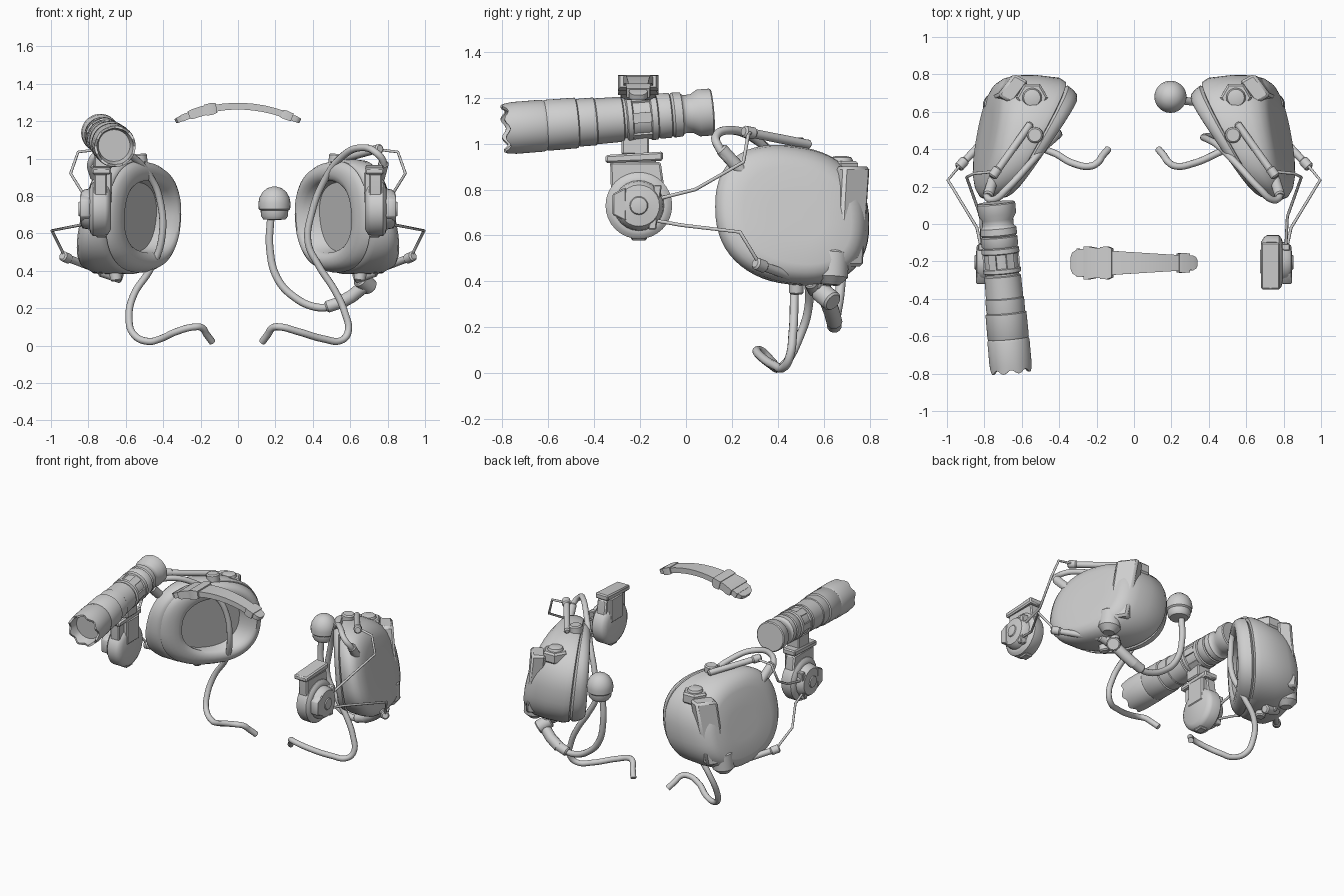
import bpy, bmesh, math
from mathutils import Vector, Matrix

if "Cube" in bpy.data.objects:
    bpy.data.objects.remove(bpy.data.objects["Cube"])

grey = bpy.data.materials.new("plain grey")
grey.diffuse_color = (0.62, 0.62, 0.62, 1)
grey.use_nodes = True
grey.node_tree.nodes["Principled BSDF"].inputs["Base Color"].default_value = grey.diffuse_color


def finish(name, data, mirror):
    ob = bpy.data.objects.new(name, data)
    bpy.context.collection.objects.link(ob)
    data.materials.append(grey)
    if mirror:
        ob.modifiers.new("mirror", 'MIRROR').use_mirror_merge = False
    return ob


def mesh_part(name, bm, mirror=True, angle=35):
    bmesh.ops.remove_doubles(bm, verts=bm.verts, dist=1e-5)
    bmesh.ops.recalc_face_normals(bm, faces=bm.faces)
    me = bpy.data.meshes.new(name)
    bm.to_mesh(me)
    bm.free()
    for p in me.polygons:
        p.use_smooth = True
    me.set_sharp_from_angle(angle=math.radians(angle))
    return finish(name, me, mirror)


def loft(bm, rings):
    """Skin a list of closed rings of points and cap the ends."""
    vs = [[bm.verts.new(p) for p in r] for r in rings]
    n = len(vs[0])
    for a, b in zip(vs, vs[1:]):
        for i in range(n):
            bm.faces.new((a[i], a[(i + 1) % n], b[(i + 1) % n], b[i]))
    bm.faces.new(vs[0])
    bm.faces.new(vs[-1])


def lathe(name, a, b, prof, seg=24, mirror=True, wave=None):
    """Turn (distance, radius) points about the line from a towards b."""
    a, b = Vector(a), Vector(b)
    q = (b - a).to_track_quat('Z', 'Y')
    bm = bmesh.new()
    rings = []
    for k, (d, r) in enumerate(prof):
        ring = []
        for i in range(seg):
            t = 2 * math.pi * i / seg
            dd = d + (wave(k, t) if wave else 0)
            ring.append(a + q @ Vector((r * math.cos(t), r * math.sin(t), dd)))
        rings.append(ring)
    loft(bm, rings)
    return mesh_part(name, bm, mirror)


def rod(name, a, b, r, bevel=0.008, **kw):
    n = (Vector(b) - Vector(a)).length
    return lathe(name, a, b, [(0, r - bevel), (bevel, r), (n - bevel, r), (n, r - bevel)], **kw)


def tube(name, pts, r, smooth=True, mirror=True):
    cu = bpy.data.curves.new(name, 'CURVE')
    cu.dimensions = '3D'
    cu.bevel_depth, cu.bevel_resolution, cu.use_fill_caps = r, 3, True
    cu.resolution_u = 8
    sp = cu.splines.new('BEZIER' if smooth else 'POLY')
    if smooth:
        sp.bezier_points.add(len(pts) - 1)
        for bp, p in zip(sp.bezier_points, pts):
            bp.co = p
            bp.handle_left_type = bp.handle_right_type = 'AUTO'
    else:
        sp.points.add(len(pts) - 1)
        for sp_p, p in zip(sp.points, pts):
            sp_p.co = (*p, 1)
    return finish(name, cu, mirror)


def block(name, rings, bevel=0.008, mirror=True):
    """Solid between two outlines, with softened edges."""
    bm = bmesh.new()
    loft(bm, rings)
    bmesh.ops.bevel(bm, geom=bm.edges[:], offset=bevel, segments=1, affect='EDGES')
    return mesh_part(name, bm, mirror)


def prism(name, prof, x0, x1, bevel=0.008, mirror=True):
    return block(name, [[(x, y, z) for y, z in prof] for x in (x0, x1)], bevel, mirror)


def rect(y0, y1, z0, z1):
    return [(y0, z0), (y1, z0), (y1, z1), (y0, z1)]


# Ear cups: wedge between a slanted cushion plane (t=0) and the outer face (t=1), top leaning inwards
def cup_ring(t, hy, hz, cy, cz=0.688, n=56, e=2 / 2.35):
    ring = []
    for i in range(n):
        a = 2 * math.pi * i / n
        c, s = math.cos(a), math.sin(a)
        dy = hy * math.copysign(abs(c) ** e, c)
        y = cy + dy
        z = cz + hz * math.copysign(abs(s) ** e, s) - 0.11 * dy
        x = (1 - t) * (0.76 - 0.68 * y) + t * (0.892 - 0.214 * y) - (.08 + .16 * t) * (z - cz)
        ring.append((x, y, z))
    return ring


# hollow, cushion roll, groove, shell, outer face
cup = [(.26, .02, .02, .445), (.26, .195, .183, .445), (.07, .2, .19, .445), (.015, .21, .205, .44),
       (-.012, .222, .228, .433), (-.005, .243, .255, .425), (.04, .268, .275, .427), (.12, .288, .29, .432),
       (.2, .3, .295, .44), (.235, .29, .283, .445), (.25, .31, .293, .45), (.34, .325, .302, .457),
       (.6, .335, .302, .462), (.78, .327, .296, .468), (.9, .305, .276, .476), (.97, .272, .246, .482),
       (1.0, .235, .21, .485), (1.005, .12, .1, .49), (1.005, .01, .01, .49)]
bm = bmesh.new()
loft(bm, [cup_ring(*row) for row in cup])
mesh_part("ear_cup", bm, angle=45)

# Battery housing set diagonally into the rear outer corner, knobs and studs
block("battery_housing", [[(.785, .665, .465), (.71, .775, .465), (.63, .73, .465), (.70, .62, .465)],
                          [(.73, .69, .9), (.64, .805, .9), (.56, .76, .9), (.65, .64, .9)]], .014)
rod("battery_cap", (.74, .63, .385), (.725, .64, .56), .072, .035)
rod("knob_plate", (.545, .675, .85), (.545, .675, .925), .085, .012, seg=6)
lathe("top_knob", (.545, .675, .90), (.545, .675, 1), [(0, .052), (.025, .052), (.04, .045), (.045, .025)])
rod("bottom_knob", (.66, .48, .42), (.65, .48, .345), .032)
rod("top_pivot", (.525, .475, .95), (.53, .475, 1.025), .043, seg=12)

# Wire arms from the rail mount to the cups, with sleeves
tube("upper_wire", [(.81, -.16, .75), (.82, .04, .80), (.895, .25, .92), (.855, .27, 1.035), (.75, .28, 1.048)],
     .008, smooth=False)
tube("lower_wire", [(.81, -.16, .67), (.84, -.02, .645), (.995, .235, .615), (.925, .32, .475)],
     .008, smooth=False)
rod("upper_sleeve", (.75, .26, 1.05), (.55, .54, .995), .02)
rod("upper_sleeve_end", (.76, .25, 1.053), (.725, .30, 1.043), .026)
rod("lower_sleeve", (.93, .31, .475), (.68, .58, .38), .02)
rod("lower_sleeve_end", (.94, .30, .48), (.90, .345, .462), .027)
rod("lower_pivot", (.74, .54, .40), (.62, .56, .36), .03)

# Cables looping over each cup and hanging down in front of the cushion
over = [(.765, .21, .90), (.778, .145, .98), (.74, .13, 1.03), (.67, .19, 1.058), (.55, .32, 1.005)]
tail = [(.32, .325, .075), (.22, .31, .10), (.185, .33, .095), (.16, .365, .06), (.13, .40, .02)]
tube("right_cable", over + [(.45, .42, .86), (.40, .45, .73), (.375, .465, .55), (.43, .47, .43), (.52, .47, .29),
                            (.57, .465, .18), (.588, .45, .07), (.55, .425, .027), (.46, .385, .035)] + tail,
     .019, mirror=False)
left = over + [(.46, .42, .90), (.415, .46, .80), (.40, .49, .57), (.46, .53, .41), (.55, .53, .27),
               (.575, .49, .15), (.55, .445, .06), (.47, .40, .022), (.41, .375, .035)] + tail
tube("left_cable", [(-x - .008, y, z) for x, y, z in left], .019, mirror=False)
rod("cable_sleeve", (.78, .15, .98), (.75, .25, .87), .028)

# Microphone boom, right side only
lathe("microphone_foam", (.195, .68, .672), (.195, .68, 1),
      [(0, .03), (.003, .06), (.02, .072), (.05, .074), (.058, .084), (.09, .086), (.12, .08), (.15, .063),
       (.17, .038), (.178, .01)], 28, False)
tube("microphone_boom", [(.175, .68, .69), (.17, .68, .52), (.21, .67, .36), (.30, .655, .26), (.42, .645, .205),
                         (.52, .64, .21)], .021, mirror=False)
rod("boom_joint", (.47, .645, .205), (.56, .645, .235), .032, mirror=False)
tube("boom_arm", [(.54, .645, .225), (.61, .635, .265), (.69, .61, .33)], .036, smooth=False, mirror=False)
rod("boom_pivot", (.71, .64, .31), (.65, .58, .36), .045, mirror=False)
tube("boom_bracket", [(.67, .60, .33), (.66, .6, .42)], .03, smooth=False, mirror=False)

# Rail mounts
prism("mount_plate", [(-.35, .915), (-.10, .925), (-.10, .965), (-.35, .95)], .68, .78)
prism("mount_body", [(-.33, .92), (-.11, .92), (-.085, .74), (-.12, .64), (-.28, .64), (-.325, .74)], .70, .77)
prism("mount_rail", rect(-.27, -.13, .76, .93), .675, .71)
prism("mount_tab", rect(-.24, -.17, .578, .62), .70, .76)
X = Vector((1, 0, 0))
c = Vector((0, -.205, .73))
lathe("mount_disc", c + X * .68, c + X, [(0, .11), (.015, .135), (.03, .145), (.095, .145), (.108, .13), (.113, .115)], 32)
lathe("mount_knob", c + X * .79, c + X, [(0, .11), (.03, .105), (.05, .09), (.056, .04), (.062, .036), (.064, .028)], 24)
prism("mount_clip", [(-.165, .625), (-.13, .625), (-.105, .82), (-.14, .82)], .79, .835, .005)
prism("mount_lever", [(-.32, .69), (-.26, .66), (-.26, .81), (-.32, .78)], .79, .845, .006)
prism("flashlight_neck", rect(-.28, -.16, .95, 1.04), -.77, -.67, mirror=False)

# Flashlight with a scalloped bezel
A, B = Vector((-.656, -.795, 1.064)), Vector((-.738, .12, 1.138))
body = [(.07, 0), (.07, .085), (0, .097), (0, .110), (.05, .113), (.17, .113), (.185, .108), (.19, .111),
        (.32, .110), (.325, .102), (.335, .104), (.40, .104), (.405, .100), (.52, .098), (.525, .090),
        (.535, .090), (.54, .101), (.56, .101), (.565, .092), (.64, .092), (.645, .101), (.67, .101),
        (.675, .092), (.685, .098), (.73, .098), (.735, .09), (.745, .098), (.78, .096), (.785, .088),
        (.795, .083), (.825, .084), (.855, .102), (.91, .102), (.916, .096), (.916, 0)]
lathe("flashlight", A, B, body, 48, False,
      lambda k, t: .022 * (.5 + .5 * math.cos(8 * t)) if k in (2, 3) else 0)
# Grip blocks around the narrow band
q = (B - A).to_track_quat('Z', 'Y').to_matrix().to_4x4()
bm = bmesh.new()
for i in range(6):
    m = (Matrix.Translation(A) @ q @ Matrix.Rotation(i * math.pi / 3, 4, 'Z')
         @ Matrix.Translation((.09, 0, .602)) @ Matrix.Diagonal((.016, .045, .08, 1)))
    bmesh.ops.create_cube(bm, size=1, matrix=m)
mesh_part("flashlight_grip", bm, False)


# Curved tapering strap with a buckle at each end
def strap_piece(name, rows):
    bm = bmesh.new()
    rings = []
    for x, w, h in rows:
        z, k = 1.28 - .72 * x * x, 1.44 * x
        n = Vector((k, 0, 1)).normalized() * h
        m = Vector((x, -.208, z))
        rings.append([m + n + Vector((0, w, 0)), m + n - Vector((0, w, 0)),
                      m - n - Vector((0, w, 0)), m - n + Vector((0, w, 0))])
    loft(bm, rings)
    mesh_part(name, bm, False)


strap_piece("strap", [(-.30 + i * .055, .076 - .0035 * i, .018) for i in range(11)])
strap_piece("left_buckle", [(-.262, .088, .022), (-.24, .088, .026), (-.2, .08, .026), (-.17, .08, .026)])
strap_piece("left_keeper", [(-.175, .085, .03), (-.14, .088, .032), (-.115, .078, .026)])
strap_piece("left_tab", [(-.335, .03, .012), (-.325, .055, .014), (-.305, .068, .016), (-.255, .07, .016)])
strap_piece("right_buckle", [(.235, .05, .022), (.255, .054, .024), (.29, .05, .022)])
strap_piece("right_tab", [(.27, .036, .017), (.31, .04, .016), (.327, .03, .014), (.333, .018, .012)])
